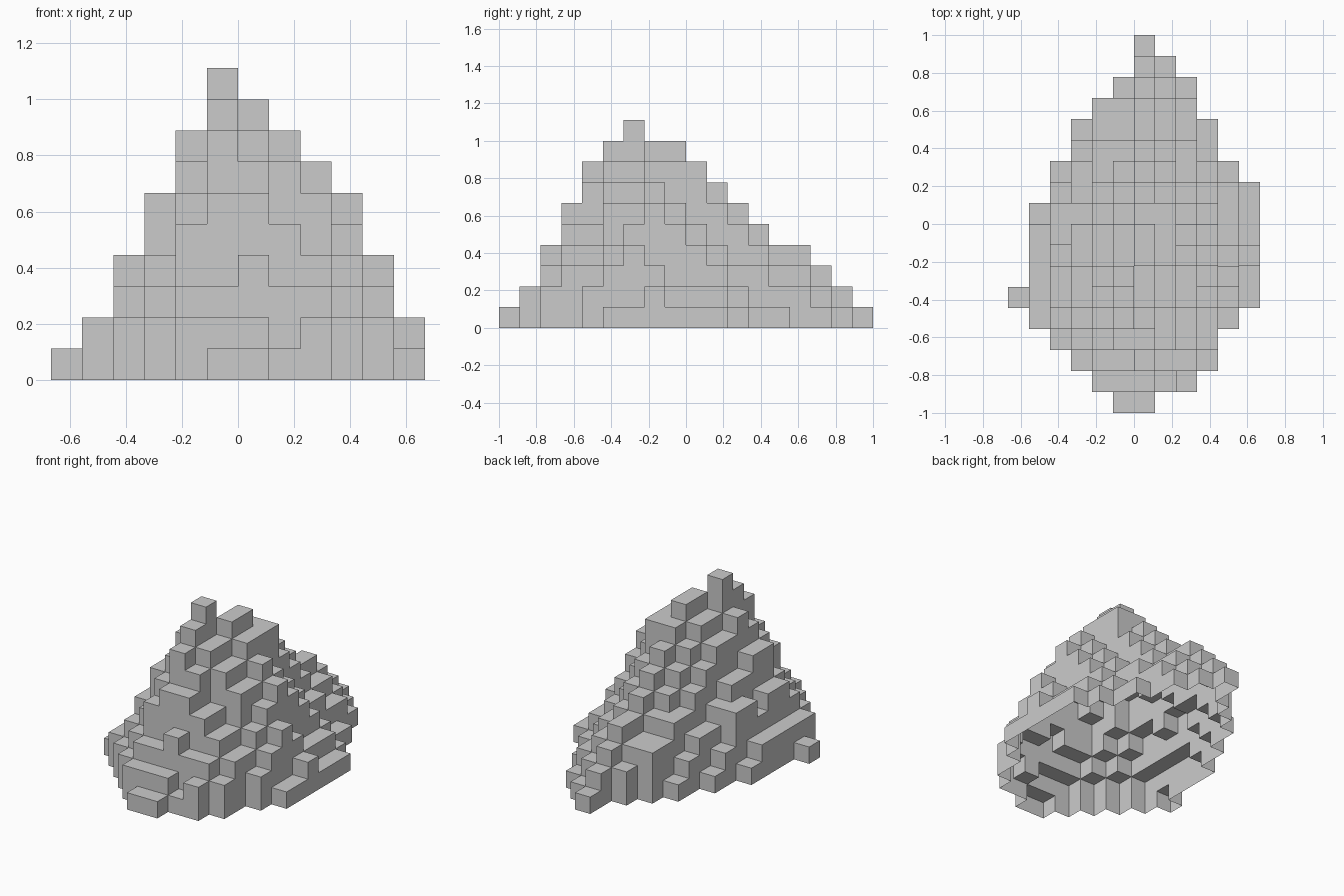
import bpy, bmesh, random

if "Cube" in bpy.data.objects:
    bpy.data.objects.remove(bpy.data.objects["Cube"])

random.seed(7)
S = 1 / 9  # block size

# Footprint and ridge height of each row of blocks, front to back: (first, last, ridge)
ROWS = [(-1, 0, 1), (-2, 2, 2), (-3, 3, 4), (-4, 3, 6), (-5, 4, 8), (-6, 5, 9),
        (-5, 5, 10), (-5, 5, 9), (-5, 5, 9), (-5, 5, 8), (-4, 5, 7), (-4, 4, 6),
        (-3, 3, 5), (-3, 3, 4), (-2, 2, 4), (-1, 2, 3), (0, 1, 2), (0, 0, 1)]
# Slope profile across the mound; the ridge shifts right behind the peak
TALLEST = [1, 2, 4, 6, 8, 10, 9, 8, 7, 6, 4, 2]
BACK = [1, 2, 4, 6, 8, 9, 10, 9, 7, 6, 4, 2]


def block_height(i, j):
    across = (TALLEST if j <= -3 else BACK)[i + 6]
    ridge = ROWS[j + 9][2]
    u, v = 1 - across / 10, 1 - ridge / 10
    # Steep summit, rounder skirt, sharper tail at the back
    p = 1.05 + (0.75 if j < 0 else 0.3) * max(u, v)
    h = 10 * (1 - (u ** p + v ** p) ** (1 / p))
    if u > 0.25 and v > 0.05:
        h += random.uniform(-0.4, 0.4)      # rugged flanks
    if i in (3, 4) and 1 <= j <= 3:
        h -= 0.8                            # gully at the back right
    return min(max(1, int(h + 0.4)), TALLEST[i + 6], ridge)


heights = {(i, j): block_height(i, j)
           for j, (a, b, _) in enumerate(ROWS, -9) for i in range(a, b + 1)}

# Ledges: runs of blocks along x (first column, row) or along y (column, first row)
for i, j, run in ((-2, -8, "22212"), (-2, -7, "33433"), (-1, -6, "66"), (0, -3, "87")):
    for k, h in enumerate(run):
        heights[i + k, j] = int(h)
for i, j, run in ((1, -5, "577888"), (2, -5, "46676"), (3, -5, "3456"), (4, -5, "2343222"),
                  (5, -4, "112111"), (-5, -5, "222221"), (-4, 0, "4")):
    for k, h in enumerate(run):
        heights[i, j + k] = int(h)

# Stepped rock shell, open underneath
bm = bmesh.new()


def quad(*pts):
    bm.faces.new([bm.verts.new((x * S, y * S, z * S)) for x, y, z in pts])


for (i, j), h in heights.items():
    quad((i, j, h), (i + 1, j, h), (i + 1, j + 1, h), (i, j + 1, h))
    # Walls down to each lower neighbour
    for dx, dy, a, b in ((0, -1, (0, 0), (1, 0)), (1, 0, (1, 0), (1, 1)),
                         (0, 1, (1, 1), (0, 1)), (-1, 0, (0, 1), (0, 0))):
        for z in range(heights.get((i + dx, j + dy), 0), h):
            p, q = (i + a[0], j + a[1]), (i + b[0], j + b[1])
            quad((*p, z), (*q, z), (*q, z + 1), (*p, z + 1))

bmesh.ops.remove_doubles(bm, verts=bm.verts, dist=1e-4)
mesh = bpy.data.meshes.new("rock_mound")
bm.to_mesh(mesh)
bm.free()
bpy.context.collection.objects.link(bpy.data.objects.new("rock_mound", mesh))
